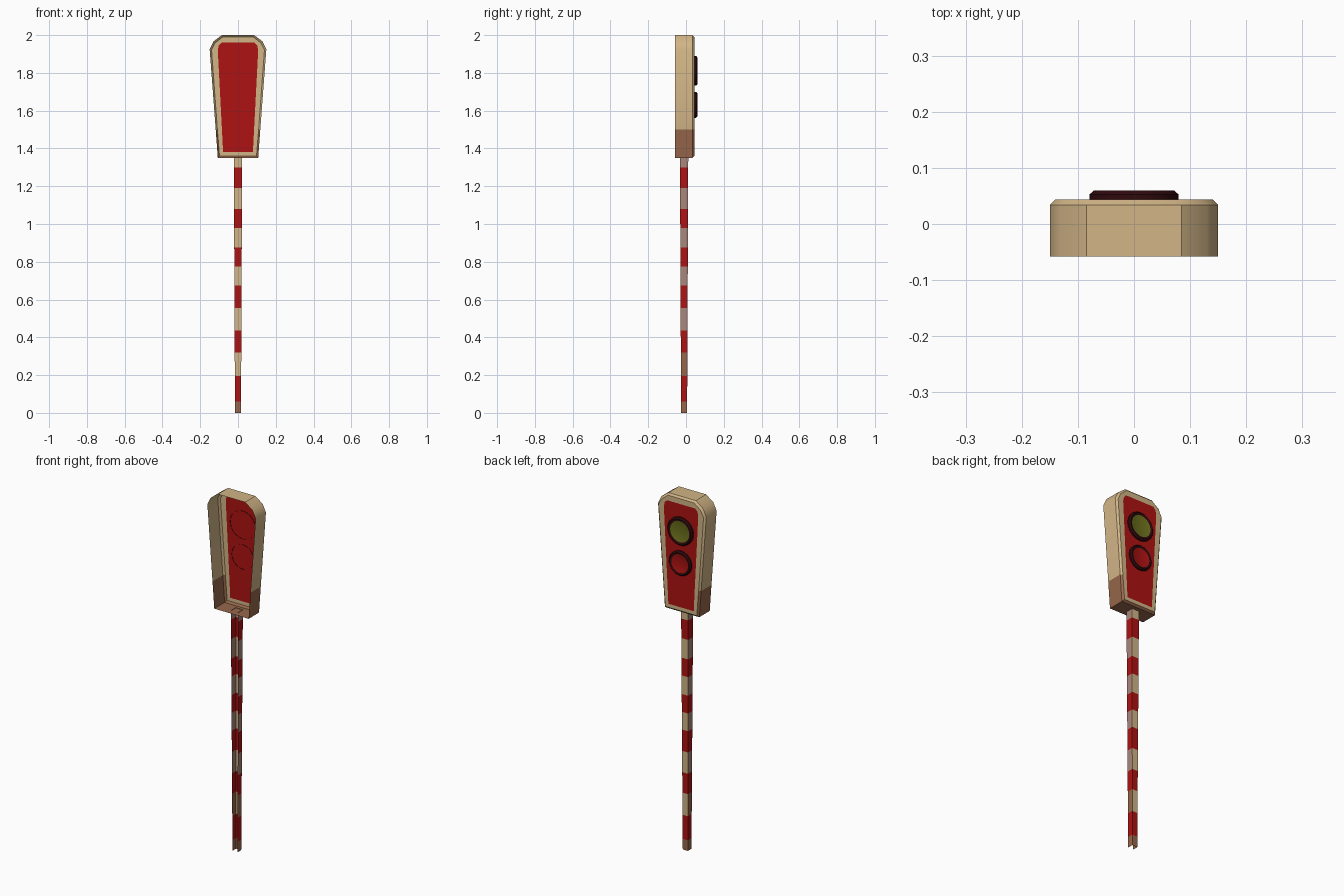
import bpy, bmesh, math

if "Cube" in bpy.data.objects:
    bpy.data.objects.remove(bpy.data.objects["Cube"])


def mat(name, rgb):
    m = bpy.data.materials.new(name)
    m.diffuse_color = (*rgb, 1)
    m.use_nodes = True
    m.node_tree.nodes["Principled BSDF"].inputs["Base Color"].default_value = m.diffuse_color
    return m


CREAM = mat("cream", (0.64, 0.46, 0.24))
RED = mat("red", (0.42, 0.006, 0.006))
BROWN = mat("rust_brown", (0.31, 0.135, 0.07))
PINK = mat("dusty_pink", (0.40, 0.245, 0.20))
MAROON = mat("dark_maroon", (0.03, 0.003, 0.004))
OLIVE = mat("olive_green", (0.155, 0.165, 0.012))


def finish(name, bm, mats):
    bmesh.ops.recalc_face_normals(bm, faces=bm.faces)
    me = bpy.data.meshes.new(name)
    bm.to_mesh(me)
    bm.free()
    for m in mats:
        me.materials.append(m)
    me.shade_smooth()
    me.set_sharp_from_angle(angle=math.radians(35))
    ob = bpy.data.objects.new(name, me)
    bpy.context.collection.objects.link(ob)
    return ob


def bridge(bm, a, b, closed=True):
    n = len(a)
    return [bm.faces.new((a[i], a[(i + 1) % n], b[(i + 1) % n], b[i]))
            for i in range(n if closed else n - 1)]


# Signal head: tapered shell, open at the front, with a red panel at the back
outer = [(0.107, 1.35), (0.118, 1.50), (0.15, 1.925), (0.13, 1.967), (0.085, 2.0)]
inset = [(0.098, 1.36), (0.109, 1.50), (0.14, 1.922), (0.122, 1.958), (0.081, 1.99)]
panel = [(0.079, 1.38), (0.085, 1.50), (0.107, 1.92), (0.102, 1.945), (0.088, 1.96)]
bm = bmesh.new()


def head_loop(half, y):
    pts = half + [(-x, z) for x, z in reversed(half)]
    return [bm.verts.new((x, y, z)) for x, z in pts]


rings = [head_loop(outer, -0.058), head_loop(outer, 0.034),
         head_loop(inset, 0.044), head_loop(panel, 0.044)]
for k in range(3):
    for f in bridge(bm, rings[k], rings[k + 1]):
        low = f.calc_center_median().z < 1.5
        f.material_index = 1 if low and k < 2 else 0
bm.faces.new(rings[3]).material_index = 2
finish("signal_head", bm, [CREAM, BROWN, RED])


# Lamps: raised dark rim with a coloured lens
def lamp(name, z, r, lens):
    bm = bmesh.new()
    n = 20
    profile = [(r, 0.042), (r, 0.053), (r * 0.9, 0.060), (r * 0.76, 0.056)]
    loops = [[bm.verts.new((q * math.cos(2 * math.pi * i / n), y,
                            z + q * math.sin(2 * math.pi * i / n)))
              for i in range(n)] for q, y in profile]
    for a, b in zip(loops, loops[1:]):
        bridge(bm, a, b)
    bm.faces.new(loops[-1]).material_index = 1
    finish(name, bm, [MAROON, lens])


lamp("upper_lamp", 1.811, 0.079, OLIVE)
lamp("lower_lamp", 1.631, 0.069, RED)

# Striped pole: tapered three-sided channel, open at the front
levels = [0, 0.06, 0.195, 0.32, 0.435, 0.555, 0.675, 0.775,
          0.875, 0.98, 1.08, 1.19, 1.30, 1.352]
bm = bmesh.new()
rows = []
for z in levels:
    w = 0.016 + 0.006 * z / 1.35
    rows.append([bm.verts.new((x, -0.010 + y, z))
                 for x, y in ((-w, -w), (-w, w), (w, w), (w, -w))])
for k in range(len(rows) - 1):
    for i, f in enumerate(bridge(bm, rows[k], rows[k + 1], closed=False)):
        if k % 2:
            f.material_index = 1                    # red bands
        elif k == 0 or (k == 2 and i != 1):
            f.material_index = 2                    # rusty foot
        else:
            f.material_index = 0 if i == 1 else 3   # pale bands
finish("pole", bm, [CREAM, RED, BROWN, PINK])
